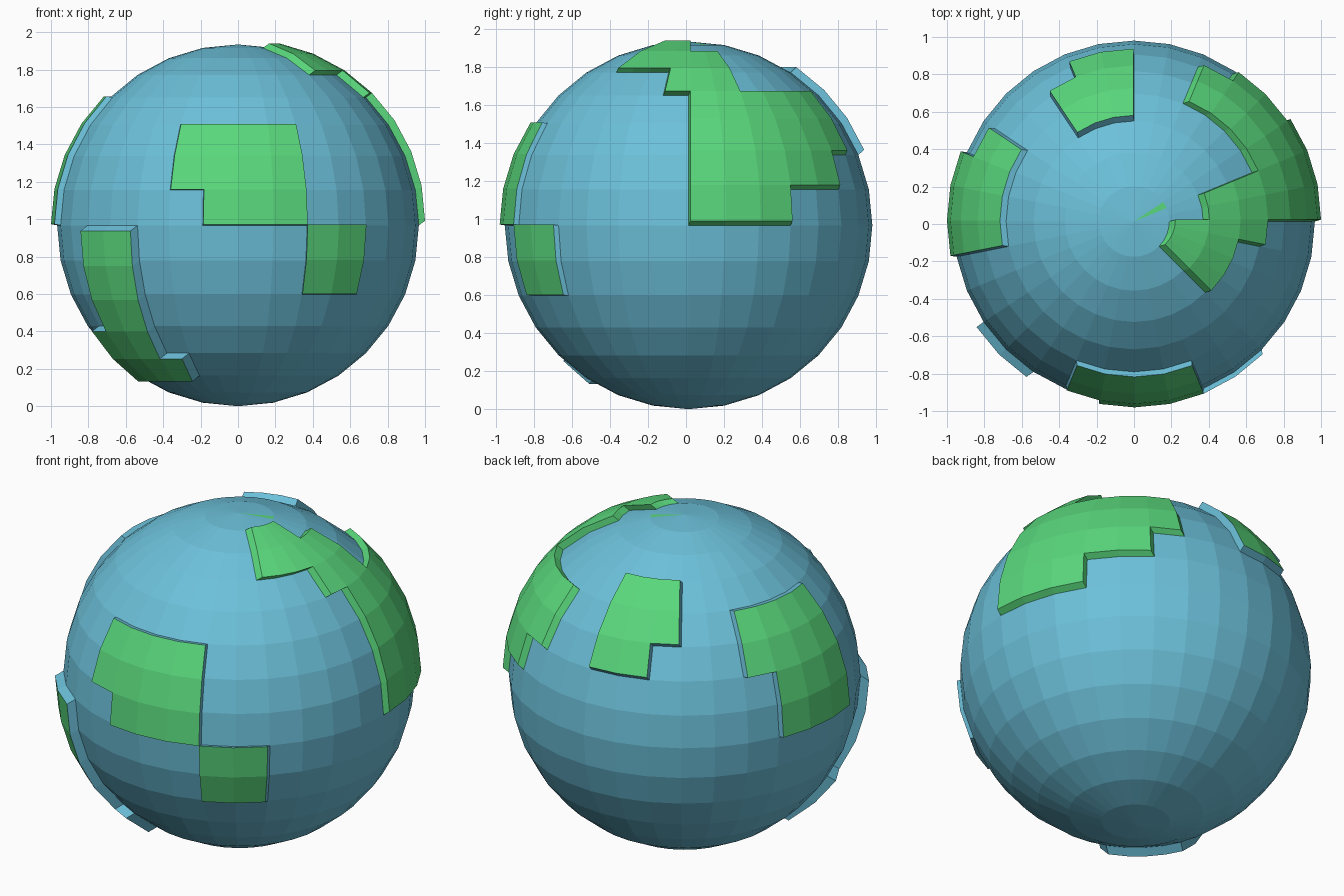
import bpy, bmesh, math
from mathutils import Vector

if "Cube" in bpy.data.objects:
    bpy.data.objects.remove(bpy.data.objects["Cube"])

R, SEG, RINGS = 0.967, 32, 16
STEP = math.tau / SEG
CENTRE = Vector((0, 0.0135, R))


def material(name, colour):
    m = bpy.data.materials.new(name)
    m.diffuse_color = colour
    m.use_nodes = True
    m.node_tree.nodes["Principled BSDF"].inputs["Base Color"].default_value = m.diffuse_color
    return m


# Each landmass: outward shift, green sides?, and {latitude band: (first, last) longitude cell}
# Cells are 11.25 degrees, counted from +x towards +y; band 0 sits on top of the equator
LANDS = [
    # right continent
    ((0.033, 0.010, 0.024), True,
     {0: (0, 2), 1: (0, 4), 2: (0, 5), 3: (0, 5), 4: (-1, 1), 5: (-4, 1), 6: (-4, -1)}),
    # back land
    ((-0.004, 0.030, 0.028), False, {2: (8, 9), 3: (8, 10), 4: (8, 10)}),
    # left land
    ((-0.033, 0.005, 0.006), False, {0: (14, 16), 1: (14, 16), 2: (13, 16), 3: (13, 16)}),
    # lower left land
    ((-0.038, -0.027, -0.030), False,
     {-1: (19, 20), -2: (19, 20), -3: (19, 20), -4: (18, 20), -5: (18, 21)}),
    # front land and its lower corner piece
    ((0.003, -0.027, 0.004), False, {0: (23, 25), 1: (22, 25), 2: (22, 25)}),
    ((0.003, -0.027, 0.004), False, {-1: (26, 27), -2: (26, 27)}),
]

# Ocean sphere
bm = bmesh.new()
bmesh.ops.create_uvsphere(bm, u_segments=SEG, v_segments=RINGS, radius=R)


def cell_of(face):
    c = face.calc_center_median()
    lon = math.floor((math.atan2(c.y, c.x) % math.tau) / STEP)
    lat = math.floor(math.atan2(c.z, math.hypot(c.x, c.y)) / STEP)
    return lat, lon


cells = {cell_of(f): f for f in bm.faces}
cells[(7, 2)].material_index = 1      # small green wedge at the pole

# Raise the landmasses out of the sphere
for shift, green_sides, bands in LANDS:
    region = [cells[(lat, i % SEG)] for lat, (a, b) in bands.items() for i in range(a, b + 1)]
    before = set(bm.faces)
    res = bmesh.ops.extrude_face_region(bm, geom=region)["geom"]
    tops = {g for g in res if isinstance(g, bmesh.types.BMFace)}
    bmesh.ops.translate(bm, vec=shift, verts=[g for g in res if isinstance(g, bmesh.types.BMVert)])
    for f in set(bm.faces) - before:
        f.material_index = 1 if (f in tops or green_sides) else 0
    bmesh.ops.delete(bm, geom=[f for f in region if f.is_valid], context='FACES')

bmesh.ops.recalc_face_normals(bm, faces=bm.faces)
bmesh.ops.translate(bm, vec=CENTRE, verts=bm.verts)

mesh = bpy.data.meshes.new("globe")
bm.to_mesh(mesh)
bm.free()
mesh.materials.append(material("water", (0.15, 0.53, 0.70, 1)))
mesh.materials.append(material("land", (0.10, 0.68, 0.20, 1)))
globe = bpy.data.objects.new("globe", mesh)
bpy.context.collection.objects.link(globe)
